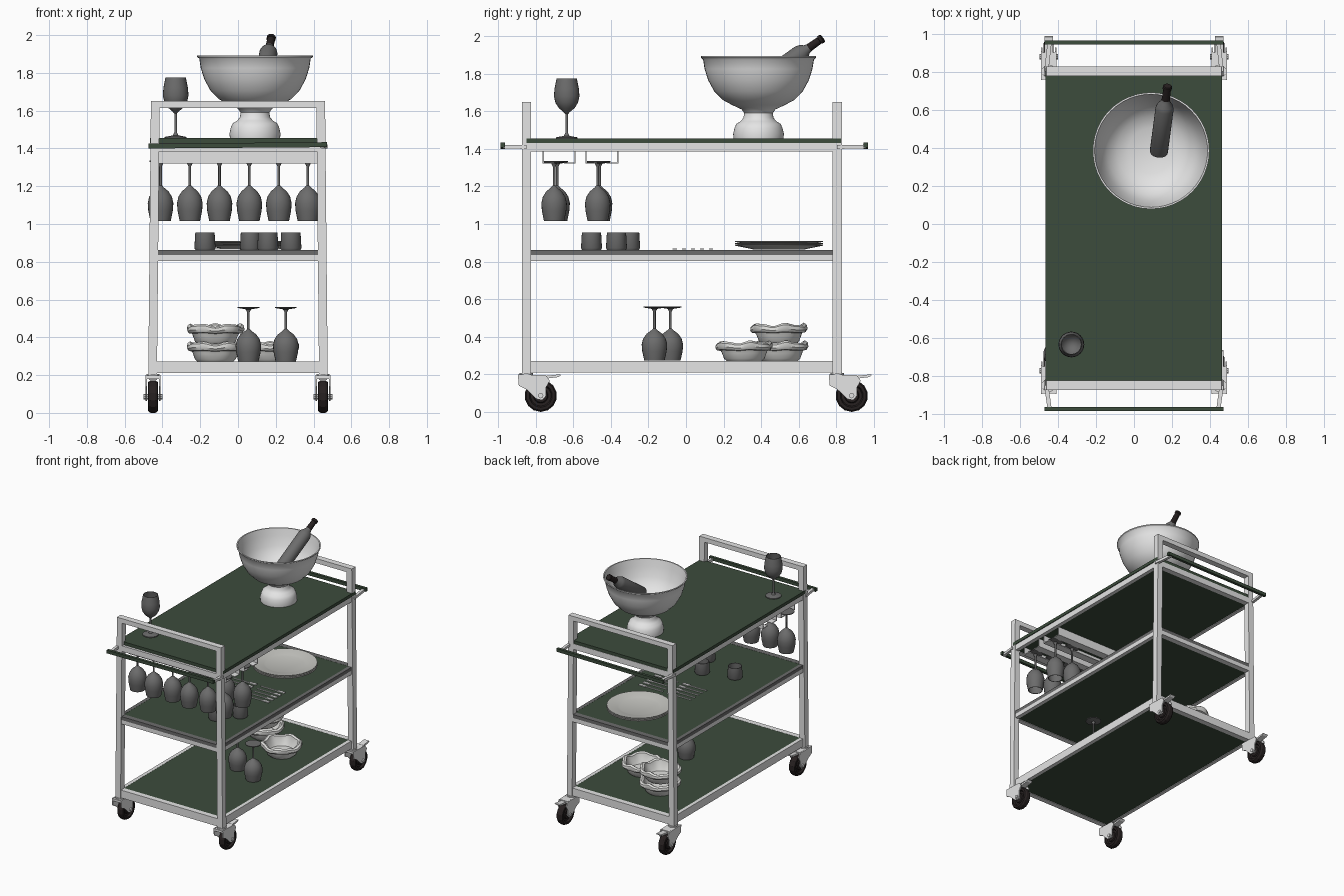
import bpy, bmesh, math
from mathutils import Vector, Matrix

if "Cube" in bpy.data.objects:
    bpy.data.objects.remove(bpy.data.objects["Cube"])


def mat(name, r, g, b):
    m = bpy.data.materials.new(name)
    m.diffuse_color = (r, g, b, 1)
    m.use_nodes = True
    m.node_tree.nodes["Principled BSDF"].inputs["Base Color"].default_value = m.diffuse_color
    return m


GREEN = mat("dark_green", .045, .072, .045)
METAL = mat("light_metal", .78, .78, .78)
GLASS = mat("smoked_glass", .15, .15, .15)
RUBBER = mat("black_rubber", .02, .015, .015)
PLATE = mat("plate_grey", .55, .55, .52)
CERAMIC = mat("white_ceramic", .72, .72, .70)


def finish(bm, name, material, smooth=False):
    bmesh.ops.recalc_face_normals(bm, faces=bm.faces)
    me = bpy.data.meshes.new(name)
    bm.to_mesh(me)
    bm.free()
    if smooth:
        for p in me.polygons:
            p.use_smooth = True
        me.set_sharp_from_angle(angle=math.radians(40))
    me.materials.append(material)
    ob = bpy.data.objects.new(name, me)
    bpy.context.collection.objects.link(ob)
    return ob


def box(name, x0, x1, y0, y1, z0, z1, material):
    bm = bmesh.new()
    bmesh.ops.create_cube(bm, size=1)
    for v in bm.verts:
        v.co = ((x0 + x1) / 2 + v.co.x * (x1 - x0), (y0 + y1) / 2 + v.co.y * (y1 - y0),
                (z0 + z1) / 2 + v.co.z * (z1 - z0))
    return finish(bm, name, material)


# Square bar whose ends stay level: horizontal section w by d swept from a to b
def beam(name, a, b, w, d, material):
    a, b = Vector(a), Vector(b)
    bm = bmesh.new()
    axis = max(range(3), key=lambda i: abs((b - a)[i]))
    i, j = [k for k in range(3) if k != axis]
    rings = []
    for p in (a, b):
        ring = []
        for s, t in ((-1, -1), (1, -1), (1, 1), (-1, 1)):
            c = p.copy()
            c[i] += s * w / 2
            c[j] += t * d / 2
            ring.append(bm.verts.new(c))
        rings.append(ring)
    bm.faces.new(rings[0])
    bm.faces.new(rings[1])
    for k in range(4):
        n = (k + 1) % 4
        bm.faces.new((rings[0][k], rings[0][n], rings[1][n], rings[1][k]))
    return finish(bm, name, material)


# Revolved profile of (radius, height); wave(angle, r, z) may distort the points
def lathe(name, prof, material, loc=(0, 0, 0), rot=None, seg=24, wave=None, smooth=True):
    bm = bmesh.new()
    rings = []
    for r, z in prof:
        if r < 1e-5:
            rings.append([bm.verts.new((0, 0, z))])
            continue
        ring = []
        for k in range(seg):
            a = 2 * math.pi * k / seg
            rr, zz = wave(a, r, z) if wave else (r, z)
            ring.append(bm.verts.new((rr * math.cos(a), rr * math.sin(a), zz)))
        rings.append(ring)
    for p, q in zip(rings, rings[1:]):
        for k in range(seg):
            n = (k + 1) % seg
            if len(p) == 1:
                bm.faces.new((p[0], q[k], q[n]))
            elif len(q) == 1:
                bm.faces.new((p[k], p[n], q[0]))
            else:
                bm.faces.new((p[k], p[n], q[n], q[k]))
    ob = finish(bm, name, material, smooth)
    ob.matrix_world = Matrix.Translation(loc) @ (rot.to_4x4() if rot else Matrix())
    return ob


# Outline in the YZ plane extruded along x
def slab(name, pts, x0, x1, material):
    bm = bmesh.new()
    f = bm.faces.new([bm.verts.new((x0, y, z)) for y, z in pts])
    r = bmesh.ops.extrude_face_region(bm, geom=[f])
    for v in r["geom"]:
        if isinstance(v, bmesh.types.BMVert):
            v.co.x = x1
    return finish(bm, name, material)


YF, YB = -.85, .805
UP = Matrix.Identity(3)
FLIP = Matrix.Rotation(math.pi, 3, 'X')

# End frames: leaning posts, push bar on top, green handle on arms
for side, y, yh in (("front", YF, -.975), ("back", YB, .957)):
    for s, sn in ((-1, "left"), (1, "right")):
        beam(f"{side}_{sn}_post", (s * .452, y, .2), (s * .438, y, 1.65), .046, .048, METAL)
        beam(f"{side}_{sn}_handle_arm", (s * .462, y, 1.41), (s * .445, yh, 1.412), .022, .02, METAL)
    box(f"{side}_top_bar", -.42, .42, y - .024, y + .024, 1.613, 1.65, METAL)
    beam(f"{side}_handle", (-.473, yh, 1.413), (.471, yh, 1.42), .022, .026, GREEN)

# Shelves: green panel framed by rails
for nm, z0, z1 in (("bottom", .21, .272), ("middle", .803, .862), ("top", 1.385, 1.43)):
    box(f"{nm}_shelf_panel", -.43, .43, YF + .02, YB - .02, z0 + .004, z1 - .001, GREEN)
    zr = .835 if nm == "middle" else z1
    for s, sn in ((-1, "left"), (1, "right")):
        xs = sorted((s * .43, s * .458))
        box(f"{nm}_{sn}_rail", xs[0], xs[1], YF + .02, YB - .02, z0, zr, METAL)
        if nm == "middle":
            box(f"middle_{sn}_lip", xs[0], xs[1], YF + .02, YB - .02, zr, z1, GLASS)
    for sn, y in (("front", YF), ("back", YB)):
        box(f"{nm}_{sn}_rail", -.435, .435, y - .02, y + .022, z0, zr, METAL)
        if nm == "middle":
            box(f"middle_{sn}_lip", -.435, .435, y - .02, y + .022, zr, z1, GLASS)
box("table_top", -.466, .464, -.85, .825, 1.43, 1.455, GREEN)

# Casters: plate, swivel, fork cheeks, wheel, axle, brake pedal
TURN = Matrix.Rotation(math.pi / 2, 3, 'Y')
for y in (YF, YB):
    for x in (-.45, .45):
        yw = y + .077
        lathe("caster_wheel", [(0, -.02), (.035, -.02), (.04, -.012), (.055, -.012), (.062, -.027), (.078, -.025),
                               (.086, -.012), (.086, .012), (.078, .025), (.062, .027), (.055, .012),
                               (.04, .012), (.035, .02), (0, .02)], RUBBER, (x, yw, .086), TURN, 14, None, False)
        fork = [(-.045, .2), (-.04, .14), (0, .12), (.055, .068), (.085, .062), (.105, .085),
                (.105, .13), (.125, .165), (.105, .195)]
        for s in (-1, 1):
            slab("caster_fork_cheek", [(y + a, b) for a, b in fork], x + s * .033, x + s * .041, METAL)
        box("caster_fork_bridge", x - .035, x + .035, y - .043, y + .1, .18, .197, METAL)
        lathe("caster_swivel", [(0, .19), (.035, .19), (.035, .206), (0, .206)], METAL, (x, y, 0))
        lathe("caster_axle", [(0, -.049), (.014, -.049), (.014, .049), (0, .049)], METAL, (x, yw, .086), TURN, 8)
        slab("brake_pedal", [(y + .09, .175), (y + .17, .185), (y + .185, .196), (y + .18, .2), (y + .09, .19)],
             x - .022, x + .022, METAL)

# Wine glasses: one standing, eight hanging, two upturned on the bottom shelf
WINE = [(0, 0), (.058, 0), (.058, .006), (.015, .014), (.007, .03), (.007, .13), (.018, .142), (.042, .162),
        (.06, .19), (.068, .225), (.065, .265), (.054, .32), (.05, .32), (.061, .262), (.064, .225),
        (.055, .19), (.03, .16), (0, .15)]
lathe("standing_wine_glass", WINE, GLASS, (-.33, -.635, 1.455))
for k, x in enumerate((-.41, -.255, -.098, .06, .216, .37)):
    lathe("hanging_wine_glass", WINE, GLASS, (x, -.694 + .008 * (-1) ** k, 1.335), FLIP)
    if k > 3:
        lathe("hanging_wine_glass", WINE, GLASS, (x, -.465 + .005 * (-1) ** k, 1.335), FLIP)
for x, y in ((.055, -.083), (.253, -.168)):
    lathe("upturned_wine_glass", [(r, z * .9) for r, z in WINE], GLASS, (x, y, .561), FLIP)

# Stemware rack: two L-shaped runners either side of each slot
for y0, y1 in ((-.763, -.588), (-.535, -.36)):
    for ya, d in ((y0, 1), (y1, -1)):
        ys = sorted((ya, ya + d * .006))
        box("rack_web", -.43, .43, ys[0], ys[1], 1.325, 1.388, METAL)
        ys = sorted((ya, ya + d * .062))
        box("rack_flange", -.43, .43, ys[0], ys[1], 1.321, 1.327, METAL)

# Tumblers
for x, y in ((-.175, -.37), (.066, -.30), (.158, -.503), (.28, -.37)):
    lathe("tumbler", [(0, 0), (.05, 0), (.056, .01), (.051, .094), (.047, .094), (.05, .012), (0, .01)],
          GLASS, (x, y, .862))

# Plate stack
for k in range(3):
    lathe("plate", [(0, 0), (.13, 0), (.155, .006), (.235, .022), (.235, .027), (.155, .013), (.14, .008), (0, .008)],
          PLATE, (.07, .495, .863 + .01 * k), seg=32)

# Cutlery: handle and wider head, two groups of five
for xc in (.21, -.04):
    for k in range(5):
        y = -.06 + .0485 * k
        box("cutlery_handle", xc - .1, xc + .05, y - .004, y + .004, .863, .869, METAL)
        box("cutlery_head", xc + .05, xc + .11, y - .011, y + .011, .864, .87, METAL)


# Rustic bowls with wavy rolled rims
def ripple(a, r, z):
    k = max(0, (z - .04) / .06)
    return r + .005 * k * math.sin(7 * a + 1), z + .007 * k * math.sin(5 * a) + .003 * k * math.sin(9 * a)


RUSTIC = [(0, 0), (.095, 0), (.108, .012), (.118, .04), (.125, .055), (.143, .058), (.152, .072), (.149, .09),
          (.135, .099), (.12, .092), (.112, .06), (.09, .022), (0, .015)]
for x, y, z in ((.17, .31, .272), (-.12, .50, .272), (-.12, .495, .366)):
    lathe("rustic_bowl", RUSTIC, CERAMIC, (x, y, z), seg=40, wave=ripple)

# Large footed bowl
lathe("footed_bowl", [(0, 0), (.133, 0), (.135, .025), (.128, .055), (.118, .078), (.095, .092), (.08, .11), (.076, .135),
                      (.09, .155), (.14, .178), (.19, .205), (.235, .25), (.268, .31), (.287, .37), (.295, .42),
                      (.306, .43), (.307, .438), (.298, .438), (.285, .385), (.262, .31), (.23, .255), (.18, .212),
                      (.12, .19), (0, .18)], METAL, (.09, .386, 1.455), seg=48)

# Bottle leaning on the rim, with dark foil neck
base = Vector((.13, .375, 1.74))
axis = Vector((.177, .728, 1.99)) - base
L = axis.length
rot = axis.to_track_quat('Z', 'Y').to_matrix()
lathe("bottle_body", [(0, 0), (.044, 0), (.048, .008), (.048, L * .66), (.042, L * .71), (.026, L * .76), (.021, L * .8),
                      (0, L * .8)], GLASS, base, rot)
lathe("bottle_neck", [(0, L * .79), (.022, L * .79), (.02, L * .95), (.024, L * .955), (.024, L * .99),
                      (.02, L), (0, L)], RUBBER, base, rot)
